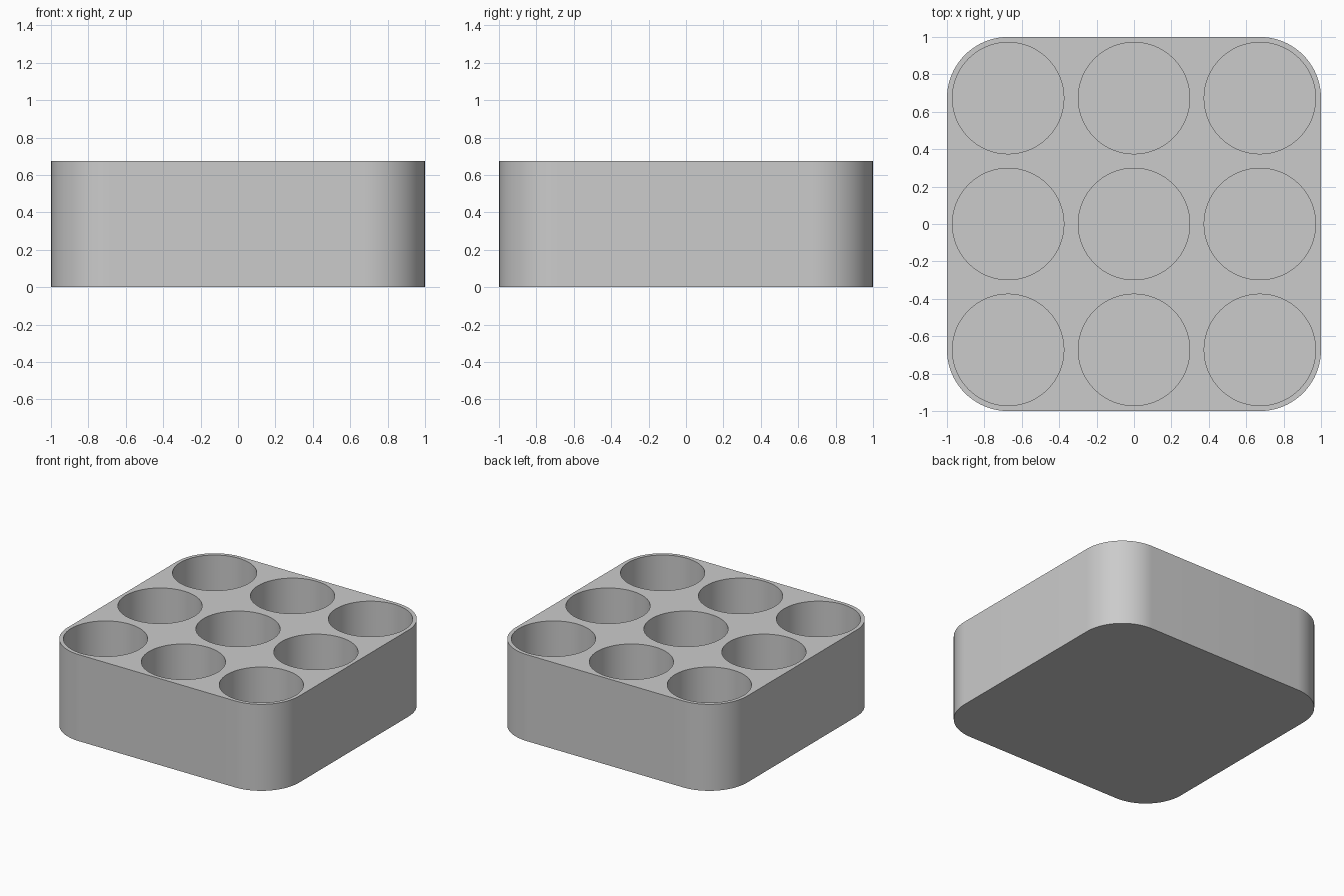
import bpy
import bmesh
from math import sin, cos, pi, radians

cube = bpy.data.objects.get("Cube")
if cube:
    bpy.data.objects.remove(cube, do_unlink=True)

HEIGHT = 0.675
FLOOR = 0.06
PITCH = 0.673
HOLE_RADIUS = 0.298
CORNER_RADIUS = 0.327
HOLE_SIDES = 64
CORNER_STEPS = 20


def arc(cx, cy, radius, start, sweep, steps):
    """Points along an arc, both ends included."""
    angles = [start + sweep * i / steps for i in range(steps + 1)]
    return [(cx + radius * cos(a), cy + radius * sin(a)) for a in angles]


def ring(bm, points, z):
    """Closed loop of vertices and edges at one height."""
    verts = [bm.verts.new((x, y, z)) for x, y in points]
    edges = [bm.edges.new((v, verts[i - 1])) for i, v in enumerate(verts)]
    return verts, edges


def bridge(bm, lower, upper):
    """Wall of quads between two matching loops."""
    for i in range(len(lower)):
        bm.faces.new((lower[i - 1], lower[i], upper[i], upper[i - 1]))


bm = bmesh.new()

# Rounded square outer wall and underside
outline = []
for k, (sx, sy) in enumerate([(1, 1), (-1, 1), (-1, -1), (1, -1)]):
    c = 1 - CORNER_RADIUS
    outline += arc(sx * c, sy * c, CORNER_RADIUS, k * pi / 2, pi / 2, CORNER_STEPS)
base, _ = ring(bm, outline, 0)
rim, top_edges = ring(bm, outline, HEIGHT)
bridge(bm, base, rim)
bm.faces.new(base[::-1])

# Three by three round wells with flat floors
for col in (-1, 0, 1):
    for row in (-1, 0, 1):
        circle = arc(col * PITCH, row * PITCH, HOLE_RADIUS, 0, 2 * pi, HOLE_SIDES)[:-1]
        mouth, mouth_edges = ring(bm, circle, HEIGHT)
        bottom, _ = ring(bm, circle, FLOOR)
        bridge(bm, mouth, bottom)
        bm.faces.new(bottom)
        top_edges += mouth_edges

# Top face around the wells
bmesh.ops.triangle_fill(bm, edges=top_edges, use_beauty=True, normal=(0, 0, 1))
bmesh.ops.recalc_face_normals(bm, faces=bm.faces[:])

mesh = bpy.data.meshes.new("nine_well_holder")
bm.to_mesh(mesh)
bm.free()
holder = bpy.data.objects.new("nine_well_holder", mesh)
bpy.context.collection.objects.link(holder)

# Plain grey material
grey = bpy.data.materials.new("light_grey")
grey.use_nodes = True
colour = (0.6, 0.6, 0.6, 1)
grey.diffuse_color = colour
grey.node_tree.nodes["Principled BSDF"].inputs["Base Color"].default_value = colour
mesh.materials.append(grey)

# Smooth curved walls, sharp rims
bpy.ops.object.select_all(action="DESELECT")
holder.select_set(True)
bpy.context.view_layer.objects.active = holder
bpy.ops.object.shade_smooth_by_angle(angle=radians(30))
